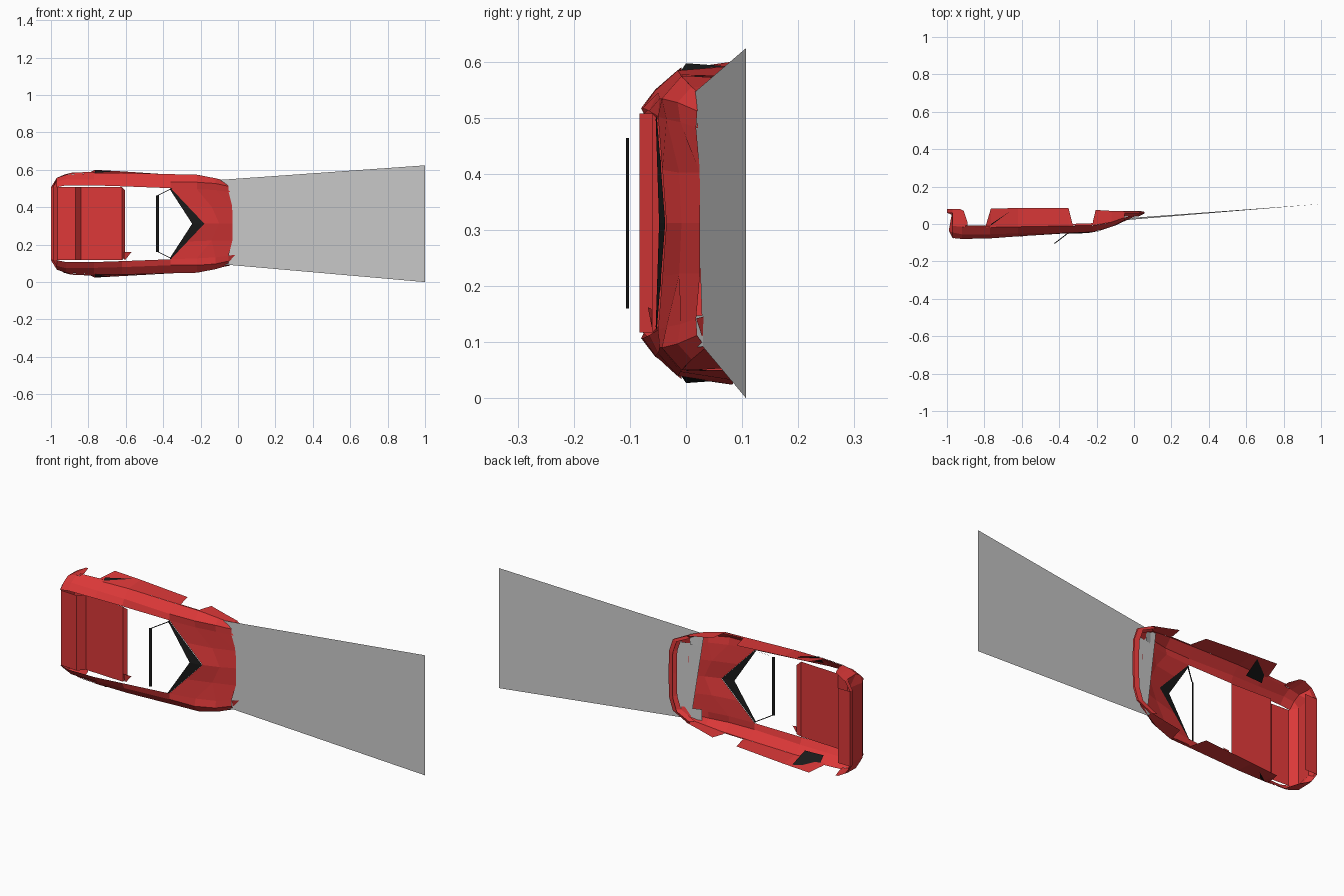
import bpy

ZC = 0.312  # the car lies with its roof towards -y; width runs along z


def material(name, colour):
    m = bpy.data.materials.new(name)
    m.diffuse_color = colour
    return m


RED = material("red_paint", (0.72, 0.04, 0.04, 1))
BLACK = material("black_trim", (0.01, 0.01, 0.01, 1))


def sheet(name, rows, mat=None, sides=(1, -1)):
    """Loft rows of (x, half width, y) points, repeated on each side of the car."""
    verts, faces = [], []
    n = len(rows[0])
    for s in sides:
        base = len(verts)
        verts += [(x, y, ZC + s * w) for row in rows for x, w, y in row]
        for i in range(len(rows) - 1):
            for j in range(n - 1):
                a = base + i * n + j
                f = (a, a + 1, a + n + 1, a + n)
                faces.append(f if s > 0 else f[::-1])
    me = bpy.data.meshes.new(name)
    me.from_pydata(verts, [], faces)
    me.validate()
    ob = bpy.data.objects.new(name, me)
    bpy.context.collection.objects.link(ob)
    if mat:
        me.materials.append(mat)
    return ob


def section(x, *pts):
    return [(x, w, y) for w, y in pts]


def bar(name, a, b, t, mat):
    """Thin flat strip from a to b, t wide along x."""
    return sheet(name, [[a, b], [(a[0] + t, a[1], a[2]), (b[0] + t, b[1], b[2])]], mat)


# upper body rails running the whole length of the car
sheet("upper_body_side", [
    section(-0.97, (0.195, -0.075), (0.225, -0.045), (0.245, -0.01)),
    section(-0.92, (0.205, -0.08), (0.238, -0.055), (0.262, -0.015)),
    section(-0.77, (0.205, -0.077), (0.236, -0.055), (0.27, -0.018)),
    section(-0.62, (0.2, -0.066), (0.232, -0.05), (0.272, -0.015)),
    section(-0.36, (0.19, -0.05), (0.222, -0.047), (0.265, -0.01)),
    section(-0.22, (0.185, -0.035), (0.222, -0.043), (0.262, -0.008)),
    section(-0.12, (0.18, -0.01), (0.215, -0.015), (0.243, 0.01)),
    section(-0.05, (0.17, 0.018), (0.2, 0.02), (0.222, 0.035)),
], RED)

# lower side panels between the wheel openings
sheet("rear_corner_panel", [
    section(-0.97, (0.245, -0.01), (0.24, 0.08)),
    section(-0.93, (0.258, -0.015), (0.262, 0.08)),
    section(-0.91, (0.264, -0.016), (0.268, 0.07)),
    section(-0.89, (0.266, -0.017), (0.27, 0.01)),
], RED)
sheet("rear_arch_lip", [
    section(-0.9, (0.264, -0.017), (0.272, -0.008)),
    section(-0.77, (0.27, -0.018), (0.278, -0.008)),
], RED)
sheet("side_sill", [
    section(-0.79, (0.27, -0.018), (0.276, 0.0)),
    section(-0.765, (0.27, -0.018), (0.288, 0.083)),
    section(-0.62, (0.272, -0.015), (0.28, 0.085)),
    section(-0.35, (0.265, -0.01), (0.262, 0.085)),
    section(-0.33, (0.264, -0.01), (0.262, 0.005)),
], RED)
sheet("side_intake", [
    [(-0.77, 0.24, -0.03), (-0.765, 0.285, 0.0)],
    [(-0.67, 0.238, -0.02), (-0.66, 0.28, 0.07)],
], BLACK)
sheet("front_arch_lip", [
    section(-0.35, (0.265, -0.01), (0.263, 0.0)),
    section(-0.2, (0.259, -0.006), (0.258, 0.005)),
], RED)
sheet("front_fender_side", [
    section(-0.22, (0.262, -0.008), (0.262, 0.012)),
    section(-0.205, (0.259, -0.005), (0.258, 0.075)),
    section(-0.12, (0.243, 0.01), (0.24, 0.07)),
    section(-0.05, (0.222, 0.035), (0.225, 0.068)),
], RED)

# bonnet, from the pointed windscreen base to the nose edge
sheet("bonnet", [
    [(-0.18, 0, -0.035), (-0.1, 0, -0.008), (-0.03, 0, 0.025)],
    [(-0.27, 0.095, -0.042), (-0.14, 0.09, -0.012), (-0.03, 0.09, 0.025)],
    [(-0.36, 0.19, -0.05), (-0.22, 0.185, -0.035), (-0.12, 0.18, -0.01)],
], RED)
sheet("bonnet_corner", [
    [(-0.14, 0.09, -0.012), (-0.03, 0.09, 0.025)],
    [(-0.12, 0.18, -0.01), (-0.05, 0.17, 0.018)],
], RED)

# front bumper wrapping round the nose, open behind the lip
bumper = [(0.055, 0), (0.052, 0.12), (0.03, 0.185), (-0.05, 0.225)]
sheet("front_bumper", [
    [(x - 0.03, w * 0.98, 0.04) for x, w in bumper],
    [(x, w, 0.055) for x, w in bumper],
    [(x, w, 0.065) for x, w in bumper],
    [(x - 0.025, w * 0.98, 0.07) for x, w in bumper],
], RED)
sheet("nose_corner", [
    [(-0.05, 0.17, 0.018), (-0.05, 0.222, 0.035)],
    [(0.0, 0.165, 0.037), (0.0, 0.198, 0.045)],
], RED)

# rear spoiler, tail and bumper
tail = [(-0.84, -0.05), (-0.87, -0.083), (-0.965, -0.077), (-0.99, -0.035),
        (-0.975, 0.05), (-1.0, 0.06), (-1.0, 0.08), (-0.93, 0.08)]
sheet("tail_panel", [
    [(x, 0, y) for x, y in tail],
    [(x, 0.195, y) for x, y in tail],
], RED)
sheet("tail_corner", [
    [(x, 0.195, y) for x, y in tail[2:7]],
    [(-0.97, w, y) for w, y in ((0.195, -0.075), (0.225, -0.045), (0.245, -0.01),
                                (0.243, 0.06), (0.24, 0.08))],
], RED)

# engine cover with a turned-down front lip
deck = [(-0.84, 0.195, -0.05), (-0.62, 0.195, -0.06), (-0.605, 0.18, -0.045)]
sheet("engine_cover", [[(x, 0, y) for x, w, y in deck], deck], RED)
sheet("loose_trim_tip", [
    [(-0.61, 0.19, -0.06), (-0.61, 0.15, -0.068)],
    [(-0.6, 0.19, -0.06), (-0.57, 0.152, -0.062)],
], RED, sides=(-1,))

# dashboard and windscreen frame
sheet("dashboard", [
    [(-0.18, 0, -0.037), (-0.245, 0, -0.048)],
    [(-0.36, 0.19, -0.052), (-0.365, 0.185, -0.054)],
], BLACK)
bar("windscreen_pillar", (-0.36, 0.187, -0.051), (-0.43, 0.152, -0.105), 0.008, BLACK)
sheet("windscreen_header", [
    [(-0.438, 0.152, -0.107), (-0.438, 0, -0.107)],
    [(-0.423, 0.152, -0.102), (-0.423, 0, -0.102)],
], BLACK)

# headlamps and the flat light beam in front of the car
sheet("headlamp", [
    [(-0.1, 0.165, 0.012), (-0.1, 0.222, 0.012)],
    [(-0.045, 0.165, 0.03), (-0.045, 0.22, 0.03)],
])
sheet("light_beam", [
    [(-0.115, 0.233, 0.015), (-0.05, -0.22, 0.03)],
    [(1.0, 0.312, 0.107), (1.0, -0.312, 0.107)],
], sides=(1,))
